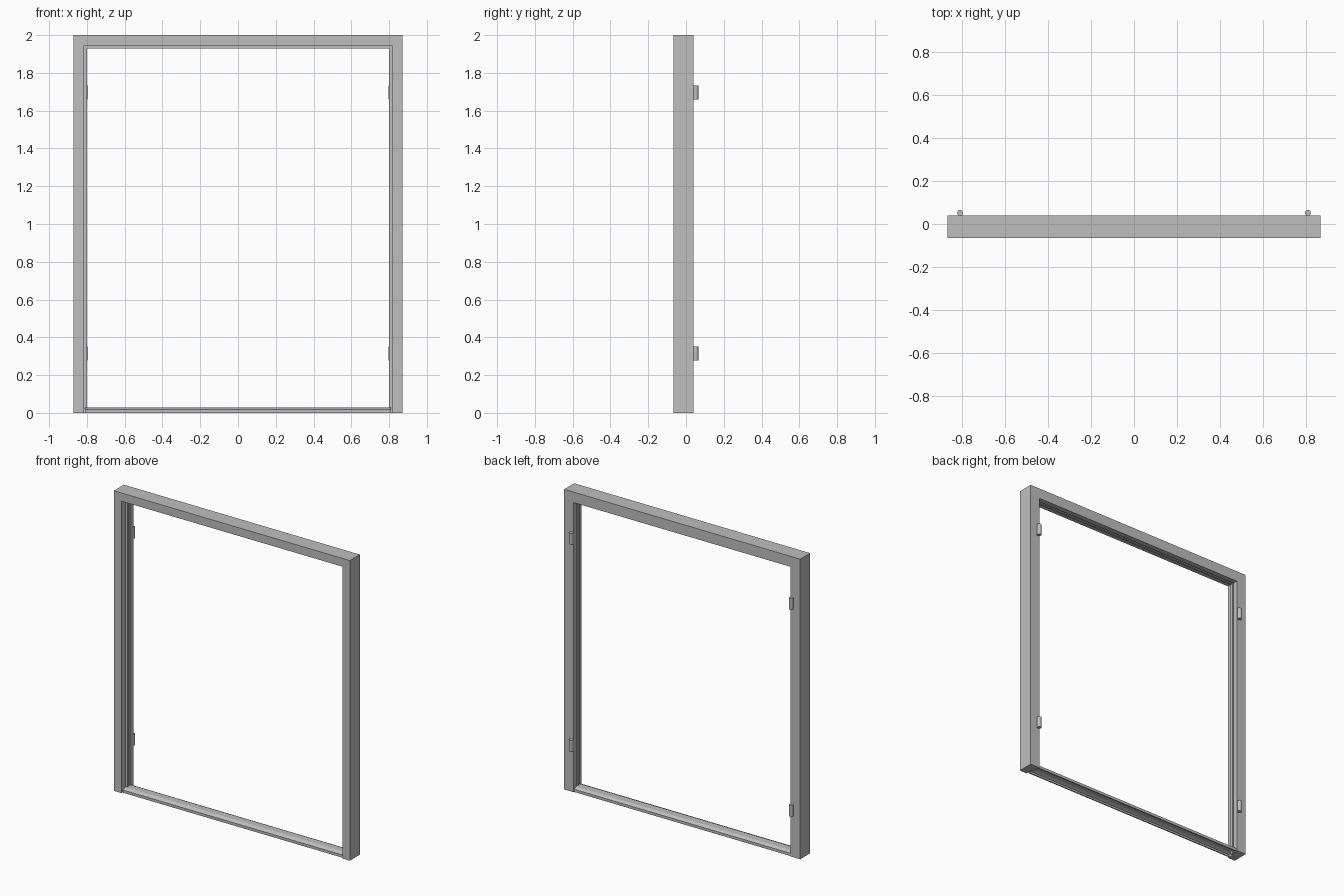
import bpy
import bmesh

cube = bpy.data.objects.get("Cube")
if cube:
    bpy.data.objects.remove(cube, do_unlink=True)

HALF_W, HEIGHT = 0.87, 2.0

grey = bpy.data.materials.new("Grey Metal")
grey.use_nodes = True
colour = (0.52, 0.52, 0.52, 1)
grey.diffuse_color = colour
grey.node_tree.nodes["Principled BSDF"].inputs["Base Color"].default_value = colour


def finish(bm, name, smooth=False):
    bmesh.ops.recalc_face_normals(bm, faces=bm.faces)
    mesh = bpy.data.meshes.new(name)
    bm.to_mesh(mesh)
    bm.free()
    mesh.materials.append(grey)
    obj = bpy.data.objects.new(name, mesh)
    bpy.context.collection.objects.link(obj)
    if smooth:
        bpy.ops.object.select_all(action="DESELECT")
        obj.select_set(True)
        bpy.context.view_layer.objects.active = obj
        bpy.ops.object.shade_smooth_by_angle(angle=0.6)
    return obj


def loft(name, rings):
    """Join equal closed rings of points and cap both ends."""
    bm = bmesh.new()
    rings = [[bm.verts.new(p) for p in ring] for ring in rings]
    n = len(rings[0])
    for a, b in zip(rings, rings[1:]):
        for i in range(n):
            j = (i + 1) % n
            bm.faces.new((a[i], a[j], b[j], b[i]))
    bm.faces.new(rings[0])
    bm.faces.new(rings[-1][::-1])
    return finish(bm, name)


# Jambs and head: one rebated section (inset, depth) swept with mitred corners
section = [(0, -0.065), (0.055, -0.065), (0.055, -0.02), (0.07, -0.02),
           (0.07, -0.005), (0.064, -0.005), (0.064, 0.005), (0.07, 0.005),
           (0.07, 0.04), (0, 0.04)]
loft("door_frame", [
    [(-HALF_W + u, y, 0) for u, y in section],
    [(-HALF_W + u, y, HEIGHT - u) for u, y in section],
    [(HALF_W - u, y, HEIGHT - u) for u, y in section],
    [(HALF_W - u, y, 0) for u, y in section],
])

# Threshold: low channel with sloped shoulders, hollow underneath
channel = [(-0.055, 0), (-0.055, 0.018), (-0.03, 0.028), (0.015, 0.028),
           (0.035, 0.018), (0.035, 0), (0.027, 0), (0.027, 0.012),
           (0.013, 0.02), (-0.028, 0.02), (-0.047, 0.012), (-0.047, 0)]
end = HALF_W - 0.06
loft("threshold", [[(x, y, z) for y, z in channel] for x in (-end, end)])

# Hinge barrels on the back of both jambs
for side, sx in (("left", 1), ("right", -1)):
    for level, z in (("lower", 0.315), ("upper", 1.695)):
        bm = bmesh.new()
        bmesh.ops.create_cone(bm, cap_ends=True, segments=20,
                              radius1=0.0135, radius2=0.0135, depth=0.074)
        bmesh.ops.translate(bm, verts=bm.verts, vec=(sx * 0.811, 0.0515, z))
        finish(bm, f"{side}_{level}_hinge", smooth=True)
